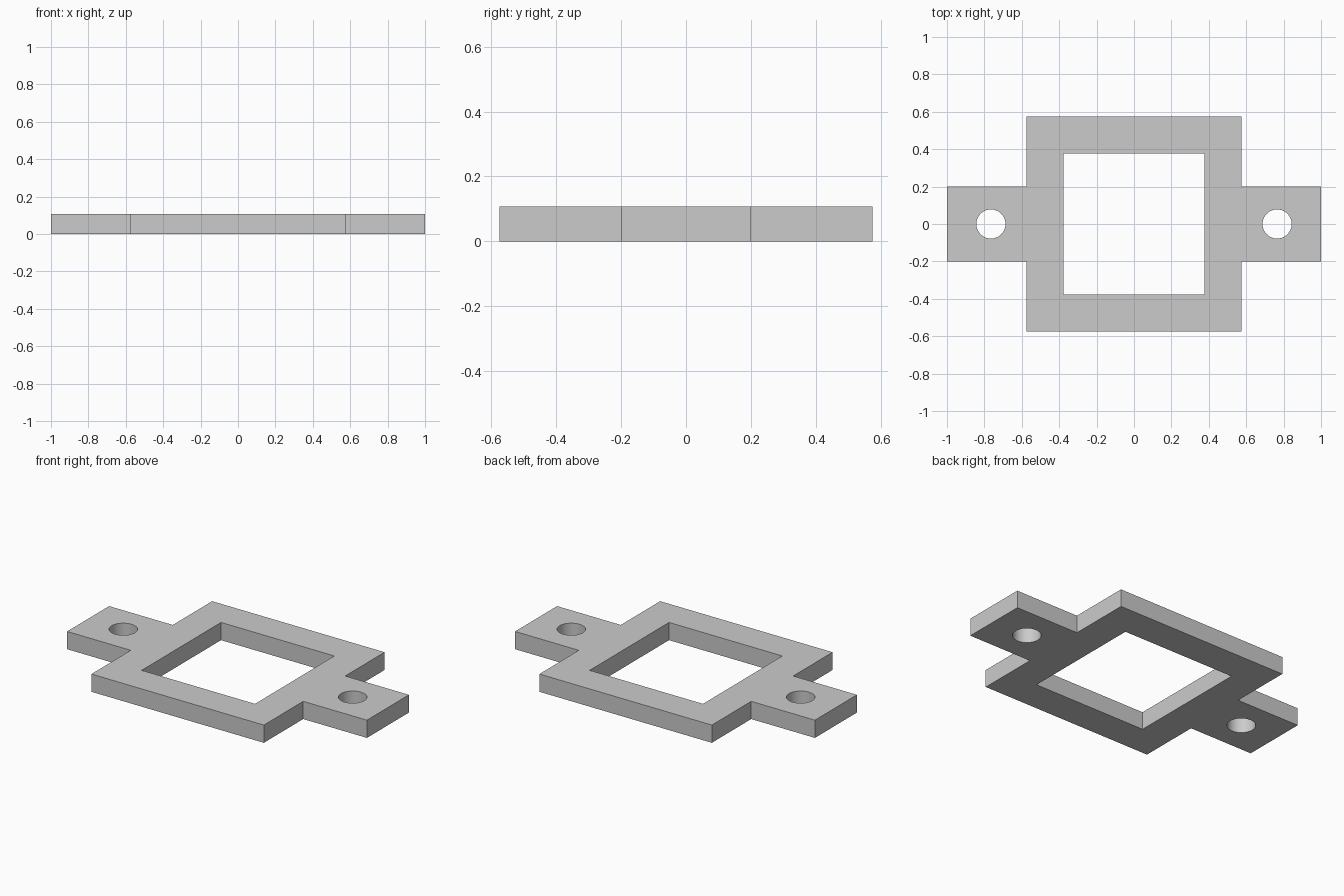
import bpy
import bmesh
import math

cube = bpy.data.objects.get("Cube")
if cube:
    bpy.data.objects.remove(cube, do_unlink=True)

THICKNESS = 0.107
FRAME, OPENING = 0.575, 0.378   # half widths of the square frame
TAB_END, TAB = 1.0, 0.2         # tab reach and half width
HOLE_X, HOLE_R, HOLE_SIDES = 0.765, 0.078, 48

grey = bpy.data.materials.new("plain grey")
grey.use_nodes = True
colour = (0.6, 0.6, 0.6, 1)
grey.diffuse_color = colour
grey.node_tree.nodes["Principled BSDF"].inputs["Base Color"].default_value = colour


def add_loop(bm, points):
    """Add a closed outline on the ground plane."""
    verts = [bm.verts.new((x, y, 0)) for x, y in points]
    for a, b in zip(verts, verts[1:] + verts[:1]):
        bm.edges.new((a, b))


def circle(cx, radius, sides):
    angles = [2 * math.pi * i / sides for i in range(sides)]
    return [(cx + radius * math.cos(a), radius * math.sin(a)) for a in angles]


bm = bmesh.new()

# Outer outline: square frame with a tab on each side
half = [(FRAME, -FRAME), (FRAME, -TAB), (TAB_END, -TAB),
        (TAB_END, TAB), (FRAME, TAB), (FRAME, FRAME)]
add_loop(bm, half + [(-x, -y) for x, y in half])

# Square opening and the two screw holes
add_loop(bm, [(-OPENING, -OPENING), (OPENING, -OPENING),
              (OPENING, OPENING), (-OPENING, OPENING)])
for side in (-1, 1):
    add_loop(bm, circle(side * HOLE_X, HOLE_R, HOLE_SIDES))

# Fill the flat plate and give it thickness
bmesh.ops.triangle_fill(bm, edges=bm.edges[:], use_beauty=True, normal=(0, 0, 1))
result = bmesh.ops.extrude_face_region(bm, geom=bm.faces[:], use_keep_orig=True)
top = [v for v in result["geom"] if isinstance(v, bmesh.types.BMVert)]
bmesh.ops.translate(bm, verts=top, vec=(0, 0, THICKNESS))
bmesh.ops.recalc_face_normals(bm, faces=bm.faces[:])

mesh = bpy.data.meshes.new("mounting_plate")
bm.to_mesh(mesh)
bm.free()
mesh.materials.append(grey)
plate = bpy.data.objects.new("mounting_plate", mesh)
bpy.context.collection.objects.link(plate)

# Round hole walls, crisp corners
bpy.ops.object.select_all(action="DESELECT")
plate.select_set(True)
bpy.context.view_layer.objects.active = plate
bpy.ops.object.shade_smooth_by_angle(angle=math.radians(30))
